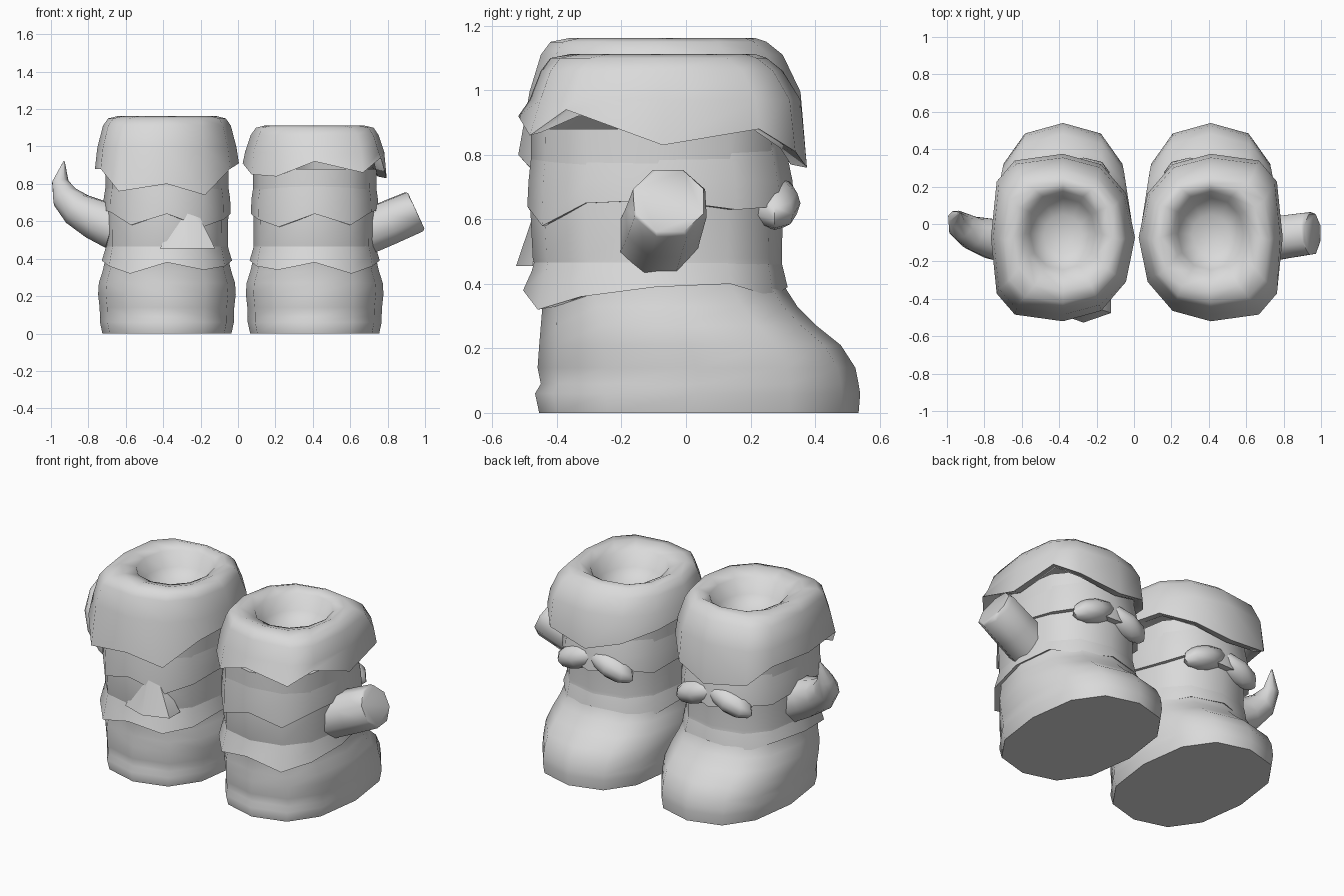
import bpy, bmesh, math
from mathutils import Vector, Matrix

cube = bpy.data.objects.get("Cube")
if cube:
    bpy.data.objects.remove(cube, do_unlink=True)

grey = bpy.data.materials.new("plain grey")
grey.use_nodes = True
colour = (0.7, 0.7, 0.7, 1)
grey.diffuse_color = colour
grey.node_tree.nodes["Principled BSDF"].inputs["Base Color"].default_value = colour
SIDES = 12


def finish(name, bm):
    bmesh.ops.recalc_face_normals(bm, faces=bm.faces)
    mesh = bpy.data.meshes.new(name)
    bm.to_mesh(mesh)
    bm.free()
    mesh.materials.append(grey)
    ob = bpy.data.objects.new(name, mesh)
    bpy.context.collection.objects.link(ob)
    bpy.ops.object.select_all(action='DESELECT')
    ob.select_set(True)
    bpy.context.view_layer.objects.active = ob
    bpy.ops.object.shade_smooth_by_angle(angle=math.radians(65))


def loft(name, rings):
    """Skin closed rings of points and close both ends."""
    bm = bmesh.new()
    loops = [[bm.verts.new(p) for p in ring] for ring in rings]
    n = len(rings[0])
    for a, b in zip(loops, loops[1:]):
        for i in range(n):
            j = (i + 1) % n
            bm.faces.new((a[i], a[j], b[j], b[i]))
    bm.faces.new(loops[0])
    bm.faces.new(loops[-1])
    finish(name, bm)


def ring(cx, side, z, half, y0, y1, drop=None, outer=.82, inner=.82):
    """Oval squared off by a power per side; drop jags the height per corner."""
    pts = []
    for i in range(SIDES):
        a = math.tau * i / SIDES
        c, s = math.cos(a), math.sin(a)
        power = outer if c > 0 else inner
        x = half * math.copysign(abs(c) ** power, c)
        y = (y0 + y1) / 2 + (y1 - y0) / 2 * math.copysign(abs(s) ** power, s)
        pts.append((cx + side * x, y, z + (drop[i] if drop else 0)))
    return pts


def tube(name, path, sides=8):
    """Round tube through (x, y, z, radius) points."""
    pts = [Vector(p[:3]) for p in path]
    rings = []
    for k, p in enumerate(path):
        t = pts[min(k + 1, len(pts) - 1)] - pts[max(k - 1, 0)]
        q = t.to_track_quat('Z', 'Y')
        rings.append([pts[k] + q @ Vector((p[3] * math.cos(math.tau * (i + .5) / sides),
                                           p[3] * math.sin(math.tau * (i + .5) / sides), 0))
                      for i in range(sides)])
    loft(name, rings)


def lobe(name, centre, size, tilt):
    bm = bmesh.new()
    m = Matrix.Translation(centre) @ Matrix.Rotation(tilt, 4, 'Y') @ Matrix.Diagonal((*size, 1))
    bmesh.ops.create_uvsphere(bm, u_segments=8, v_segments=6, radius=1, matrix=m)
    finish(name, bm)


# Foot and shaft rows: height, half width, heel y, toe y
BODY = [(0, .345, -.455, .535), (.06, .358, -.468, .54), (.09, .358, -.45, .535),
        (.14, .36, -.46, .525), (.21, .368, -.455, .48), (.27, .364, -.45, .405),
        (.33, .345, -.445, .345), (.40, .328, -.455, .30), (.48, .326, -.475, .297),
        (.62, .328, -.482, .30), (.88, .33, -.48, .31)]
LEFT_HEM = [-.03, .02, -.05, -.1, -.04, .02, .05, -.01, -.02, .06, .0, .08]
RIGHT_HEM = [.02, .04, -.06, -.1, -.04, .04, .05, .02, -.12, -.06, -.1, .02]
FOLD_HEM = [.05, .02, .03, .0, .04, .0, .03, .0, -.04, .03, -.03, .04]
ANKLE_HEM = [.03, .04, .0, .03, .02, .0, .03, .0, -.02, .02, -.04, .0]

for label, cx, side, lift, hem in (("left", .41, 1, 0, LEFT_HEM),
                                   ("right", -.38, -1, .05, RIGHT_HEM)):
    loft(label + "_boot_body", [ring(cx, side, *r) for r in BODY])

    # Turned-down cuff with a jagged hem and a hollow opening
    square = dict(outer=.58, inner=.92)
    loft(label + "_cuff", [
        ring(cx, side, .92, .32, -.46, .30, **square),
        ring(cx, side, .87, .335, -.48, .325, hem, **square),
        ring(cx, side, .86, .385, -.52, .375, hem, **square),
        ring(cx, side, .97 + lift / 2, .372, -.485, .355, **square),
        ring(cx, side, 1.06 + lift, .342, -.45, .30, **square),
        ring(cx, side, 1.10 + lift, .315, -.42, .25, outer=.65, inner=.85),
        ring(cx, side, 1.112 + lift, .265, -.36, .215),
        ring(cx, side, 1.085 + lift, .205, -.28, .175, outer=.95, inner=.95),
        ring(cx, side, 1.0 + lift, .175, -.245, .14, outer=.95, inner=.95),
        ring(cx, side, .94 + lift, .10, -.16, .05, outer=.95, inner=.95)])

    # Overlapping folds on the shaft and around the ankle
    loft(label + "_shaft_fold", [
        ring(cx, side, .61, .32, -.47, .29, FOLD_HEM),
        ring(cx, side, .61, .341, -.492, .338, FOLD_HEM),
        ring(cx, side, .72, .338, -.488, .33),
        ring(cx, side, .84, .32, -.475, .305)])
    loft(label + "_ankle_fold", [
        ring(cx, side, .37, .32, -.44, .29, ANKLE_HEM),
        ring(cx, side, .36, .348, -.505, .315, ANKLE_HEM),
        ring(cx, side, .44, .333, -.478, .303),
        ring(cx, side, .49, .32, -.465, .29)])

    # Drooping flaps over the instep
    for s in (-1, 1):
        lobe(label + "_instep_flap", (cx + s * .11, .275, .65), (.15, .08, .07), s * .35)

# Wedge bulge on the heel side of one shaft
bulge = bmesh.new()
bmesh.ops.create_cone(bulge, cap_ends=True, segments=6, radius1=.17, radius2=.04, depth=.23,
                      matrix=Matrix.Translation((-.27, -.425, .57)) @ Matrix.Diagonal((1, .6, 1, 1)))
finish("heel_bulge", bulge)

# Blunt horn on one boot, pointed curved horn on the other
tube("blunt_horn", [(.66, -.09, .535, .13), (.80, -.07, .59, .125),
                    (.94, -.05, .65, .122), (.953, -.05, .656, .112)])
tube("pointed_horn", [(-.66, -.09, .57, .13), (-.76, -.08, .61, .115), (-.86, -.05, .665, .095),
                      (-.925, -.01, .73, .075), (-.95, .03, .81, .046), (-.93, .06, .92, .004)])
